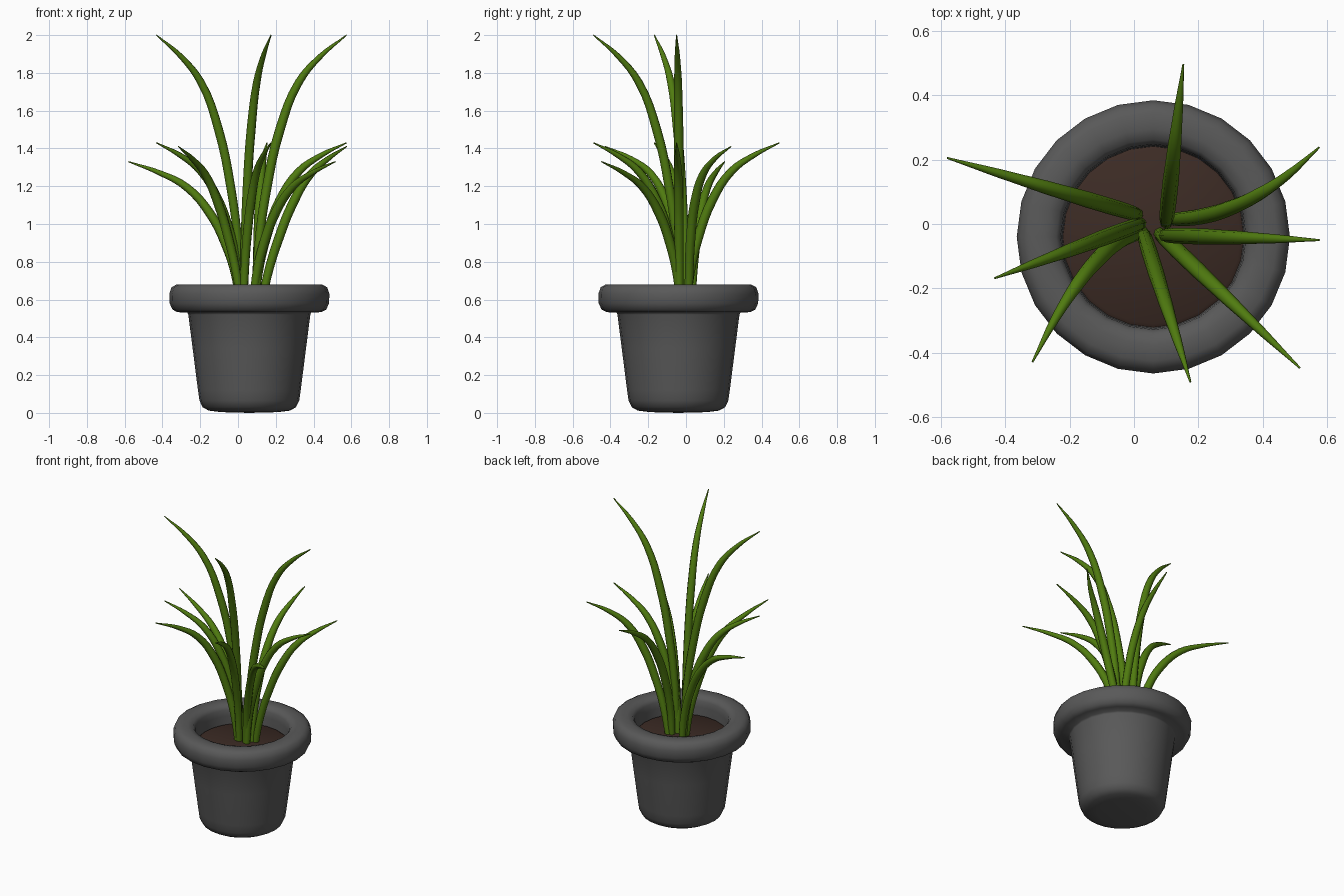
import bpy, math

if "Cube" in bpy.data.objects:
    bpy.data.objects.remove(bpy.data.objects["Cube"])

CX, CY, SOIL = 0.06, -0.04, 0.56


def material(name, color):
    m = bpy.data.materials.new(name)
    m.diffuse_color = (*color, 1)
    m.use_nodes = True
    m.node_tree.nodes["Principled BSDF"].inputs["Base Color"].default_value = m.diffuse_color
    return m


def lathe(name, profile, mat=None, sides=24):
    """Spin a list of (radius, z) points about the pot axis; radius 0 gives a pole."""
    verts, rings, faces = [], [], []
    for r, z in profile:
        n = 1 if r == 0 else sides
        rings.append([len(verts) + i for i in range(n)])
        for i in range(n):
            a = 2 * math.pi * i / sides
            verts.append((CX + r * math.cos(a), CY + r * math.sin(a), z))
    for lo, hi in zip(rings, rings[1:]):
        for i in range(sides):
            j = (i + 1) % sides
            if len(lo) == 1:
                faces.append((lo[0], hi[j], hi[i]))
            elif len(hi) == 1:
                faces.append((lo[i], lo[j], hi[0]))
            else:
                faces.append((lo[i], lo[j], hi[j], hi[i]))
    me = bpy.data.meshes.new(name)
    me.from_pydata(verts, [], faces)
    me.polygons.foreach_set("use_smooth", [True] * len(faces))
    if mat:
        me.materials.append(mat)
    ob = bpy.data.objects.new(name, me)
    bpy.context.collection.objects.link(ob)
    return ob


pot_grey = material("pot_grey", (0.1, 0.1, 0.1))
soil_brown = material("soil_brown", (0.045, 0.024, 0.018))
leaf_green = material("leaf_green", (0.08, 0.2, 0.005))

# Pot: tapered body with rounded foot, thick rolled rim, inner wall
lathe("pot", [
    (0, 0.0), (0.15, 0.004), (0.215, 0.012), (0.247, 0.03), (0.264, 0.065),
    (0.272, 0.12), (0.30, 0.34), (0.323, 0.52), (0.328, 0.532),
    (0.38, 0.533), (0.407, 0.547), (0.422, 0.58), (0.424, 0.63),
    (0.412, 0.665), (0.385, 0.68), (0.335, 0.681), (0.302, 0.672),
    (0.288, 0.65), (0.284, 0.61), (0.28, 0.53)], pot_grey)

# Soil disc
lathe("soil", [(0.284, SOIL - 0.01), (0.27, SOIL), (0, SOIL)], soil_brown)

# Arching profile of a leaf: (outward fraction, height fraction, radius)
ARCH = [(0, 0, 0.020), (0.035, 0.22, 0.023), (0.13, 0.45, 0.025),
        (0.27, 0.655, 0.025), (0.48, 0.83, 0.021), (0.72, 0.925, 0.014),
        (1, 1, 0.003)]


def leaf(name, base, tip, height, px=1.0, py=1.0):
    """Tapered tube from base to tip; px/py bend the leaf sideways in plan."""
    cu = bpy.data.curves.new(name, 'CURVE')
    cu.dimensions = '3D'
    cu.bevel_depth = 1.0
    cu.bevel_resolution = 2
    cu.resolution_u = 4
    cu.use_fill_caps = True
    sp = cu.splines.new('BEZIER')
    sp.bezier_points.add(len(ARCH) - 1)
    z0 = SOIL - 0.02
    for p, (t, h, r) in zip(sp.bezier_points, ARCH):
        p.co = (base[0] + (tip[0] - base[0]) * t ** px,
                base[1] + (tip[1] - base[1]) * t ** py,
                z0 + (height - z0) * h)
        p.radius = r
        p.handle_left_type = p.handle_right_type = 'AUTO'
    sp.use_smooth = True
    cu.materials.append(leaf_green)
    ob = bpy.data.objects.new(name, cu)
    bpy.context.collection.objects.link(ob)


# Three tall leaves, each with a shorter twin beneath it
for side, base, tip in [("right", (0.09, -0.035), (0.575, -0.05)),
                        ("front", (0.03, -0.03), (0.175, -0.49)),
                        ("left", (0.02, 0.0), (-0.432, -0.168))]:
    leaf("tall_leaf_" + side, base, tip, 2.0)
    leaf("short_leaf_" + side, base, tip, 1.43)

# Single short leaves
leaf("leaf_back", (0.10, 0.005), (0.153, 0.495), 1.43)
leaf("leaf_front_right", (0.08, -0.03), (0.515, -0.447), 1.33)
leaf("leaf_back_left", (0.01, 0.03), (-0.58, 0.205), 1.33)
leaf("leaf_back_right", (0.12, 0.015), (0.575, 0.238), 1.41, 0.75, 1.5)
leaf("leaf_front_left", (0.02, -0.03), (-0.315, -0.428), 1.41, 0.75, 1.3)
